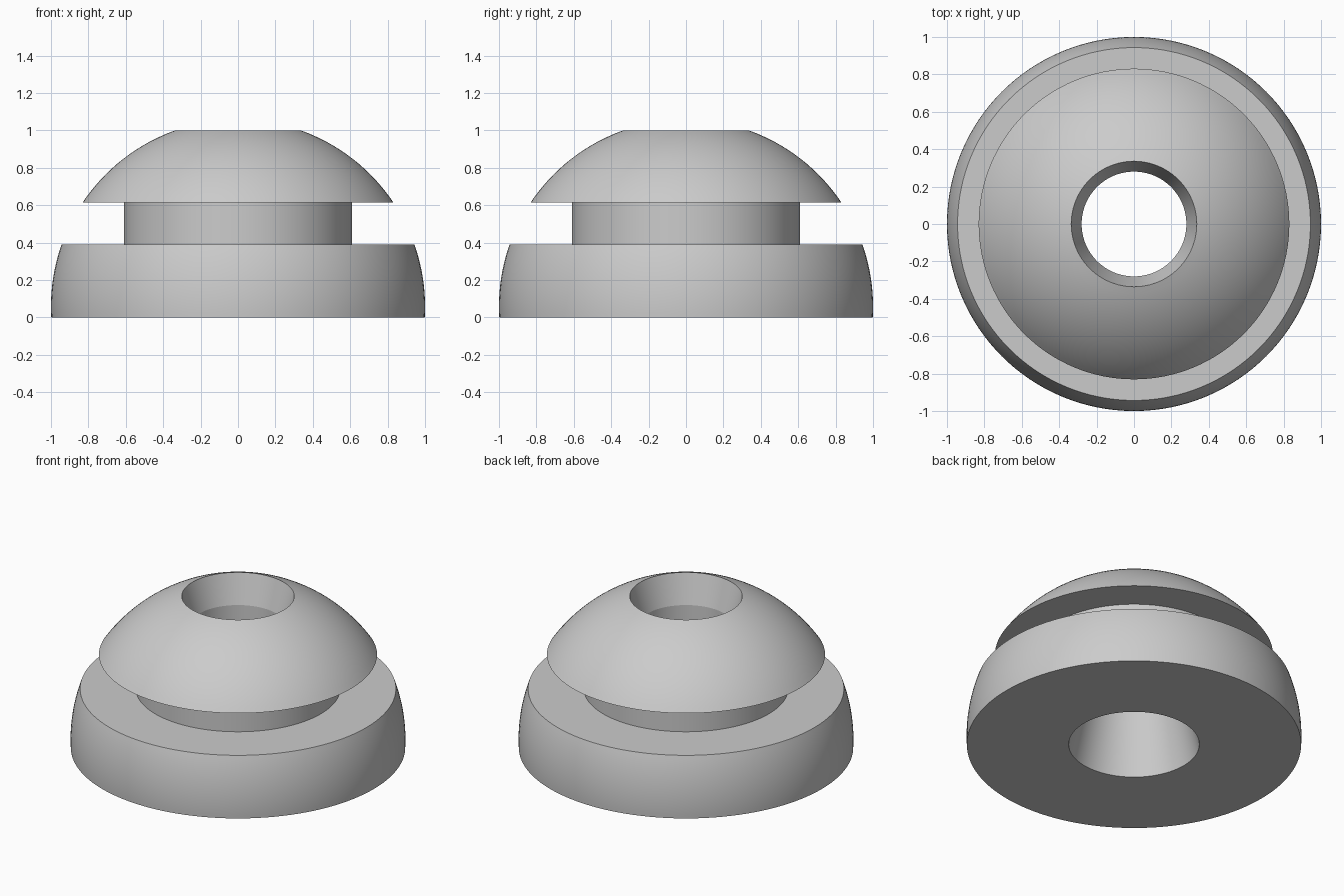
import bpy
import bmesh
import math

cube = bpy.data.objects.get("Cube")
if cube:
    bpy.data.objects.remove(cube, do_unlink=True)

SEGMENTS = 128
CENTRE_Z = 0.058      # centre of the unit sphere that shapes the outside
NECK_RADIUS = 0.61
BORE_RADIUS = 0.28

grey = bpy.data.materials.new("plain grey")
grey.use_nodes = True
colour = (0.6, 0.6, 0.6, 1)
grey.diffuse_color = colour
grey.node_tree.nodes["Principled BSDF"].inputs["Base Color"].default_value = colour


def sphere_arc(z_low, z_high, steps=16):
    """Profile points on the outer sphere between two heights."""
    low = math.asin(z_low - CENTRE_Z)
    high = math.asin(z_high - CENTRE_Z)
    angles = [low + (high - low) * i / steps for i in range(steps + 1)]
    return [(math.cos(a), CENTRE_Z + math.sin(a)) for a in angles]


def lathe(name, profile):
    """Spin a closed (radius, height) profile around the z axis."""
    bm = bmesh.new()
    rings = []
    for r, z in profile:
        rings.append([bm.verts.new((r * math.cos(a), r * math.sin(a), z))
                      for a in (math.tau * i / SEGMENTS for i in range(SEGMENTS))])
    for lower, upper in zip(rings, rings[1:] + rings[:1]):
        for i in range(SEGMENTS):
            j = (i + 1) % SEGMENTS
            bm.faces.new((lower[i], lower[j], upper[j], upper[i]))
    bmesh.ops.recalc_face_normals(bm, faces=bm.faces)
    mesh = bpy.data.meshes.new(name)
    bm.to_mesh(mesh)
    bm.free()
    mesh.materials.append(grey)
    obj = bpy.data.objects.new(name, mesh)
    bpy.context.collection.objects.link(obj)
    bpy.ops.object.select_all(action="DESELECT")
    obj.select_set(True)
    bpy.context.view_layer.objects.active = obj
    bpy.ops.object.shade_smooth_by_angle(angle=math.radians(8))
    return obj


# Base flange, neck groove and domed cap, then the bore flared at both ends
base = sphere_arc(0, 0.39)
neck = [(NECK_RADIUS, 0.39), (NECK_RADIUS, 0.615)]
cap = sphere_arc(0.615, 1.0)
bore = [(BORE_RADIUS, 0.81), (BORE_RADIUS, 0.5), (0.39, 0)]
lathe("grommet_body", base + neck + cap + bore)
